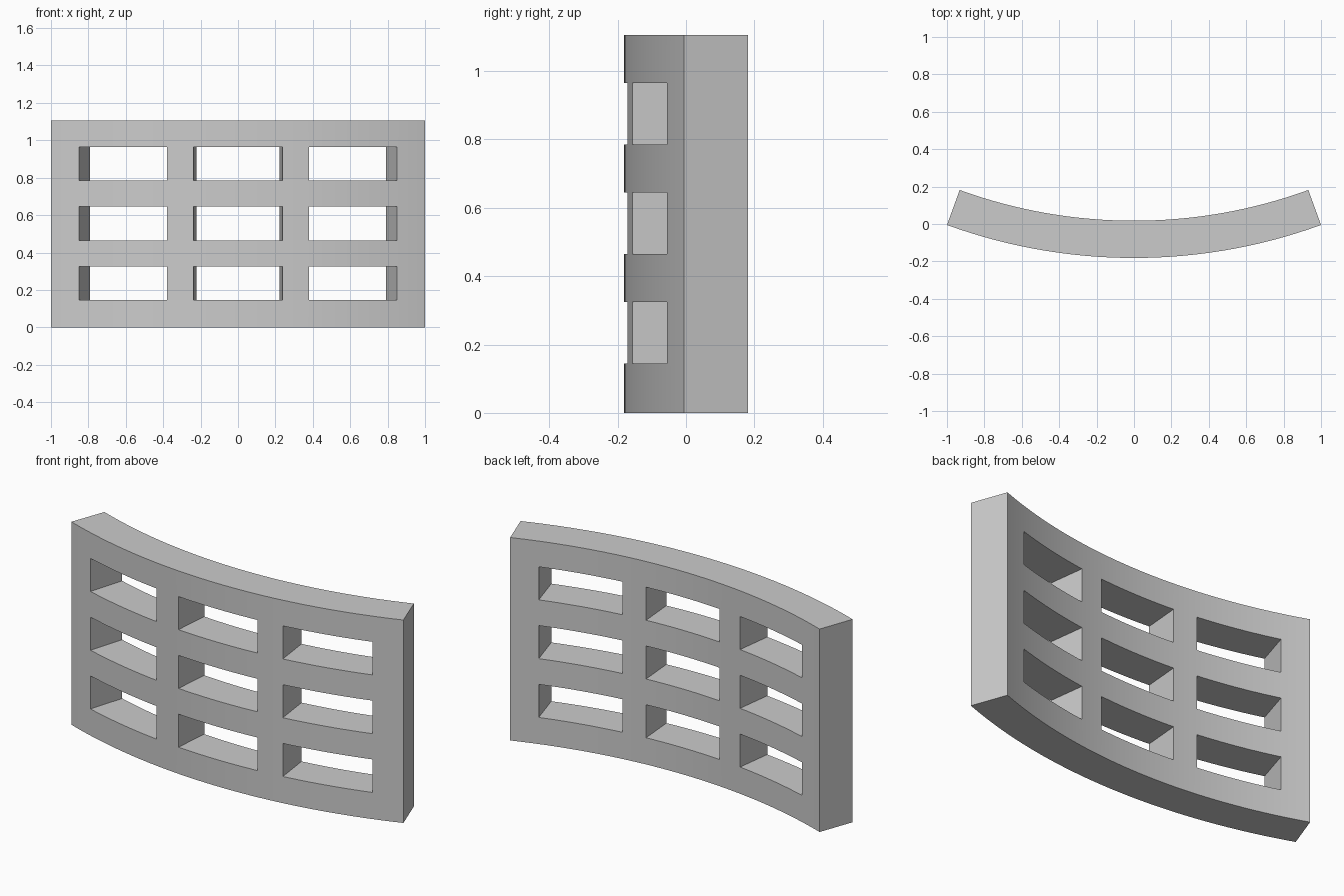
import bpy, bmesh, math

if "Cube" in bpy.data.objects:
    bpy.data.objects.remove(bpy.data.objects["Cube"])

R_OUT, R_IN = 2.924, 2.725          # front and back radii of the curved wall
CENTRE_Y = R_OUT - 0.1815           # arc centre behind the wall
HEIGHT, HALF_ARC = 1.105, 20.0
WINDOW_ARCS = [(-16.9, -7.47), (-4.67, 4.67), (7.47, 16.9)]
WINDOW_ROWS = [(0.145, 0.325), (0.465, 0.645), (0.785, 0.965)]


def point(angle, radius, z):
    a = math.radians(angle)
    return (radius * math.sin(a), CENTRE_Y - radius * math.cos(a), z)


def inside(value, spans):
    return any(lo < value < hi for lo, hi in spans)


# Grid lines: window edges, with each arc span divided into short steps
stops = [-HALF_ARC] + [a for span in WINDOW_ARCS for a in span] + [HALF_ARC]
angles = [stops[0]]
for lo, hi in zip(stops, stops[1:]):
    n = math.ceil((hi - lo) / 1.0)
    angles += [lo + (hi - lo) * k / n for k in range(1, n + 1)]
levels = [0.0] + [z for span in WINDOW_ROWS for z in span] + [HEIGHT]

# Curved front sheet, leaving the windows open
bm = bmesh.new()
grid = [[bm.verts.new(point(a, R_OUT, z)) for z in levels] for a in angles]
for i in range(len(angles) - 1):
    for j in range(len(levels) - 1):
        mid_a = (angles[i] + angles[i + 1]) / 2
        mid_z = (levels[j] + levels[j + 1]) / 2
        if not (inside(mid_a, WINDOW_ARCS) and inside(mid_z, WINDOW_ROWS)):
            bm.faces.new((grid[i][j], grid[i + 1][j], grid[i + 1][j + 1], grid[i][j + 1]))

# Thicken toward the arc centre, which also makes the window reveals
result = bmesh.ops.extrude_face_region(bm, geom=bm.faces[:], use_keep_orig=True)
for v in result["geom"]:
    if isinstance(v, bmesh.types.BMVert):
        v.co.x *= R_IN / R_OUT
        v.co.y = CENTRE_Y + (v.co.y - CENTRE_Y) * R_IN / R_OUT
bmesh.ops.recalc_face_normals(bm, faces=bm.faces[:])

mesh = bpy.data.meshes.new("curved_window_wall")
bm.to_mesh(mesh)
bm.free()
wall = bpy.data.objects.new("curved_window_wall", mesh)
bpy.context.collection.objects.link(wall)

# Plain grey finish
grey = bpy.data.materials.new("light_grey")
grey.diffuse_color = (0.6, 0.6, 0.6, 1)
grey.use_nodes = True
grey.node_tree.nodes["Principled BSDF"].inputs["Base Color"].default_value = grey.diffuse_color
mesh.materials.append(grey)

# Smooth curved faces, sharp corners
bpy.context.view_layer.objects.active = wall
wall.select_set(True)
bpy.ops.object.shade_smooth_by_angle(angle=math.radians(30))
